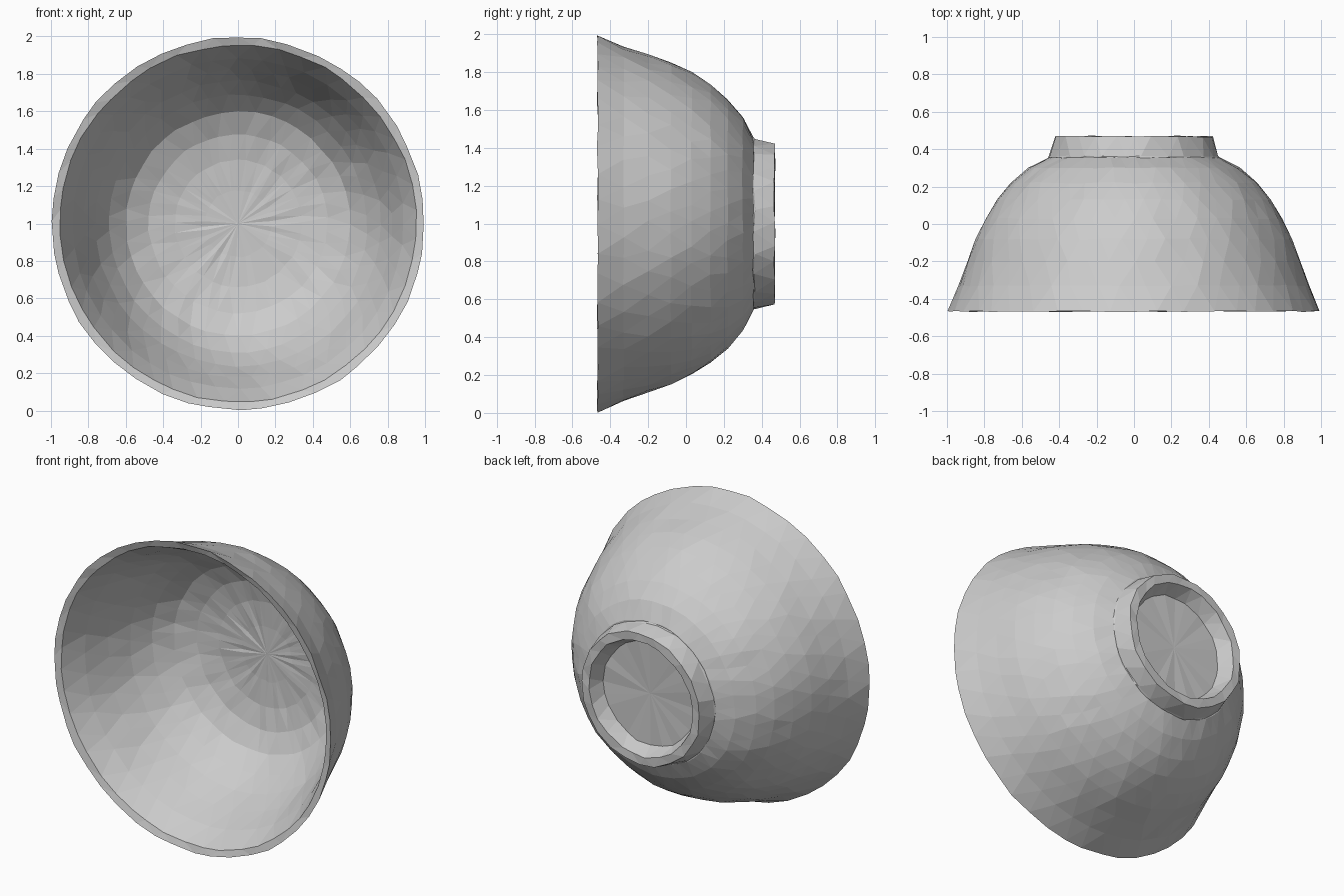
import bpy, bmesh, math, random

if "Cube" in bpy.data.objects:
    bpy.data.objects.remove(bpy.data.objects["Cube"])
random.seed(4)

clay = bpy.data.materials.new("plain grey")
clay.diffuse_color = (0.6, 0.6, 0.6, 1)
clay.use_nodes = True
clay.node_tree.nodes["Principled BSDF"].inputs["Base Color"].default_value = clay.diffuse_color
CZ = 1.0  # height of the bowl axis


def lathe(name, profile, n, jitter, wobble):
    """Spin (y, radius) points round the y axis; zero radius makes a pole."""
    bm = bmesh.new()
    rings = []
    for k, (y, r) in enumerate(profile):
        if r == 0:
            rings.append([bm.verts.new((0, y, CZ))])
            continue
        ring = []
        for i in range(n):
            a = 2 * math.pi * (i + 0.5 * (k % 2) + random.uniform(-jitter, jitter)) / n
            rr = r + random.uniform(-wobble, wobble * 0.5)
            yy = y + random.uniform(-wobble, wobble) * 0.6
            ring.append(bm.verts.new((rr * math.sin(a), yy, CZ + rr * math.cos(a))))
        rings.append(ring)
    for k in range(len(rings) - 1):
        a, b = rings[k], rings[k + 1]
        for i in range(n):
            j = (i + 1) % n
            if len(a) == 1:
                bm.faces.new((a[0], b[i], b[j]))
            elif len(b) == 1:
                bm.faces.new((a[i], a[j], b[0]))
            elif k % 2 == 0:
                bm.faces.new((a[i], a[j], b[i]))
                bm.faces.new((a[j], b[j], b[i]))
            else:
                bm.faces.new((a[i], b[j], b[i]))
                bm.faces.new((a[i], a[j], b[j]))
    bmesh.ops.recalc_face_normals(bm, faces=bm.faces)
    me = bpy.data.meshes.new(name)
    bm.to_mesh(me)
    bm.free()
    me.materials.append(clay)
    ob = bpy.data.objects.new(name, me)
    bpy.context.collection.objects.link(ob)
    return ob


# bowl: inner wall from the floor to the rim, then outer wall back to the base
inner = [(0.30, 0), (0.30, 0.18), (0.29, 0.34), (0.26, 0.48), (0.20, 0.60),
         (0.10, 0.69), (-0.02, 0.765), (-0.16, 0.825), (-0.31, 0.885), (-0.455, 0.955)]
outer = [(-0.467, 0.998), (-0.33, 0.94), (-0.20, 0.892), (-0.08, 0.85), (0.03, 0.797),
         (0.13, 0.735), (0.22, 0.66), (0.30, 0.565), (0.355, 0.46), (0.362, 0.30), (0.362, 0)]
lathe("bowl", inner + outer, 44, 0.15, 0.006)

# raised foot ring with a hollow underside
foot = [(0.345, 0.462), (0.362, 0.455), (0.468, 0.428), (0.468, 0.375), (0.375, 0.335), (0.368, 0)]
lathe("foot_ring", foot, 24, 0.2, 0.008)
